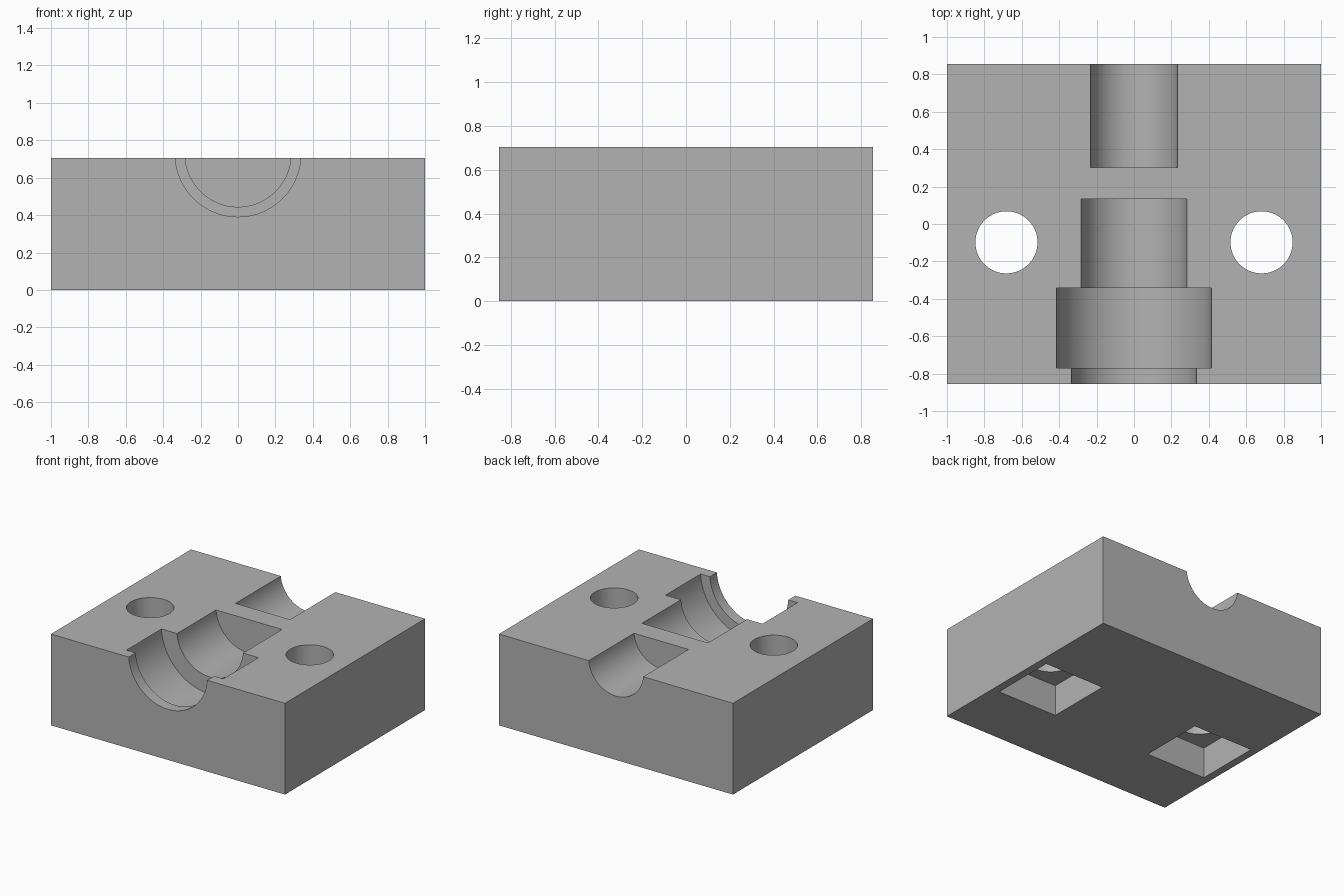
import bpy
import math

if "Cube" in bpy.data.objects:
    bpy.data.objects.remove(bpy.data.objects["Cube"])

TOP = 0.705       # block height
AXIS_Z = 0.727    # bore axis sits slightly above the parting face
HOLE_Y = -0.098

grey = bpy.data.materials.new("plain grey")
grey.diffuse_color = (0.45, 0.45, 0.45, 1)
grey.use_nodes = True
grey.node_tree.nodes["Principled BSDF"].inputs["Base Color"].default_value = grey.diffuse_color


def box(name, lo, hi):
    size = [b - a for a, b in zip(lo, hi)]
    mid = [(a + b) / 2 for a, b in zip(lo, hi)]
    bpy.ops.mesh.primitive_cube_add(size=1, location=mid)
    ob = bpy.context.object
    ob.name = name
    ob.scale = size
    bpy.ops.object.transform_apply(location=True, rotation=True, scale=True)
    ob.data.materials.append(grey)
    return ob


def cylinder(name, radius, depth, location, rotation=(0, 0, 0)):
    bpy.ops.mesh.primitive_cylinder_add(vertices=96, radius=radius, depth=depth,
                                        location=location, rotation=rotation)
    ob = bpy.context.object
    ob.name = name
    bpy.ops.object.transform_apply(location=True, rotation=True, scale=True)
    ob.data.materials.append(grey)
    return ob


def bore(name, radius, y0, y1):
    return cylinder(name, radius, y1 - y0, (0, (y0 + y1) / 2, AXIS_Z),
                    (math.pi / 2, 0, 0))


# Main block
block = box("clamp_block", (-1, -0.855, 0), (1, 0.855, TOP))

# Stepped half-round channel; neighbouring steps overlap inside the larger one
cutters = [
    bore("front_lip_cutter", 0.336, -0.95, -0.70),
    bore("chamber_cutter", 0.415, -0.77, -0.342),
    bore("inner_channel_cutter", 0.283, -0.45, 0.135),
    bore("back_channel_cutter", 0.234, 0.302, 0.95),
]

# Bolt holes with square nut pockets underneath
for side, x in (("left", -0.682), ("right", 0.682)):
    cutters.append(cylinder(side + "_hole_cutter", 0.166, 1.0, (x, HOLE_Y, 0.6)))
    cutters.append(box(side + "_pocket_cutter",
                       (x - 0.257, HOLE_Y - 0.257, -0.1),
                       (x + 0.257, HOLE_Y + 0.257, 0.24)))

# Cut everything out of the block
for cutter in cutters:
    mod = block.modifiers.new(cutter.name, 'BOOLEAN')
    mod.operation = 'DIFFERENCE'
    mod.solver = 'EXACT'
    mod.object = cutter

bpy.ops.object.select_all(action='DESELECT')
block.select_set(True)
bpy.context.view_layer.objects.active = block
for mod in list(block.modifiers):
    bpy.ops.object.modifier_apply(modifier=mod.name)
for cutter in cutters:
    bpy.data.objects.remove(cutter, do_unlink=True)

bpy.ops.object.shade_smooth_by_angle(angle=math.radians(30))
